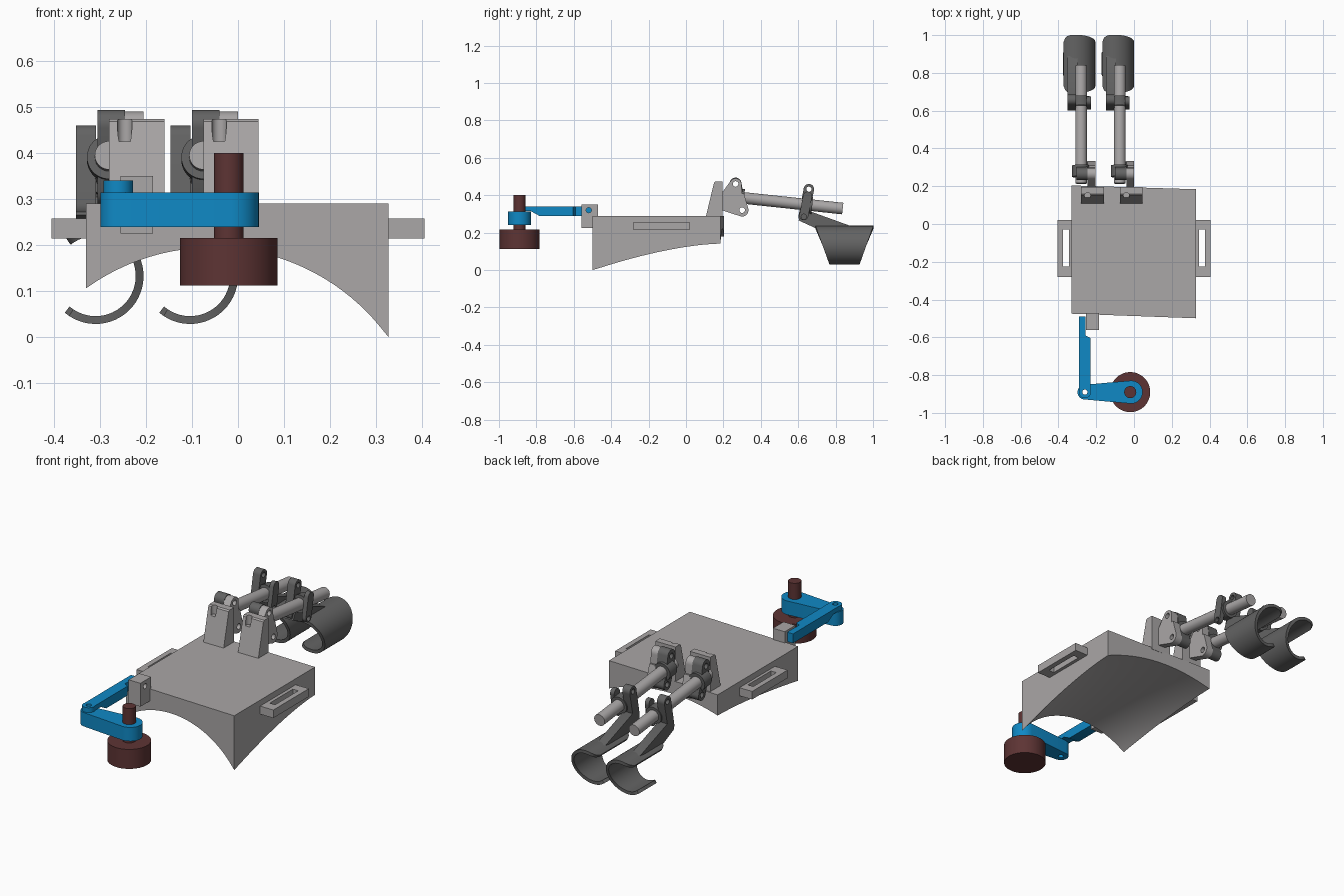
import bpy, bmesh, math
from mathutils import Vector
from mathutils.geometry import convex_hull_2d

if "Cube" in bpy.data.objects:
    bpy.data.objects.remove(bpy.data.objects["Cube"])


def material(name, rgb):
    m = bpy.data.materials.new(name)
    m.diffuse_color = (*rgb, 1)
    m.use_nodes = True
    m.node_tree.nodes["Principled BSDF"].inputs["Base Color"].default_value = m.diffuse_color
    return m


LIGHT = material("light_grey", (0.40, 0.385, 0.385))
DARK = material("dark_grey", (0.125, 0.125, 0.125))
BLUE = material("blue", (0.005, 0.25, 0.56))
BROWN = material("brown", (0.11, 0.034, 0.034))


def finish(name, bm, mat):
    bmesh.ops.recalc_face_normals(bm, faces=bm.faces[:])
    me = bpy.data.meshes.new(name)
    bm.to_mesh(me)
    bm.free()
    me.materials.append(mat)
    ob = bpy.data.objects.new(name, me)
    bpy.context.collection.objects.link(ob)
    smooth(ob)
    return ob


def smooth(ob):
    bpy.ops.object.select_all(action='DESELECT')
    ob.select_set(True)
    bpy.context.view_layer.objects.active = ob
    bpy.ops.object.shade_smooth_by_angle(angle=math.radians(35))


def prism(name, pts, axis, lo, hi, mat):
    """Extrude a 2D outline: axis 'x' takes (y, z) points, axis 'z' takes (x, y)."""
    bm = bmesh.new()
    at = (lambda p, d: (d, p[0], p[1])) if axis == 'x' else (lambda p, d: (p[0], p[1], d))
    f = bm.faces.new([bm.verts.new(at(p, lo)) for p in pts])
    ext = bmesh.ops.extrude_face_region(bm, geom=[f])
    move = Vector((hi - lo, 0, 0)) if axis == 'x' else Vector((0, 0, hi - lo))
    bmesh.ops.translate(bm, vec=move, verts=[v for v in ext['geom'] if isinstance(v, bmesh.types.BMVert)])
    return finish(name, bm, mat)


def box(name, x, y, z, mat):
    return prism(name, [(x[0], y[0]), (x[1], y[0]), (x[1], y[1]), (x[0], y[1])], 'z', *z, mat)


def hull(circles, points=()):
    """Outline wrapped around circles (u, v, r) and extra points."""
    pts = [Vector(p) for p in points]
    for u, v, r in circles:
        pts += [Vector((u + r * math.cos(i * math.tau / 28), v + r * math.sin(i * math.tau / 28)))
                for i in range(28)]
    return [pts[i] for i in convex_hull_2d(pts)]


def rod(name, a, b, r, mat, n=36):
    a, b = Vector(a), Vector(b)
    bm = bmesh.new()
    bmesh.ops.create_cone(bm, cap_ends=True, segments=n, radius1=r, radius2=r, depth=(b - a).length)
    bm.transform((b - a).to_track_quat('Z', 'Y').to_matrix().to_4x4())
    bmesh.ops.translate(bm, vec=(a + b) / 2, verts=bm.verts)
    return finish(name, bm, mat)


def cut(ob, tool):
    tool.hide_render = True
    mod = ob.modifiers.new("cut", 'BOOLEAN')
    mod.operation, mod.solver, mod.object = 'DIFFERENCE', 'EXACT', tool
    bpy.context.view_layer.objects.active = ob
    bpy.ops.object.modifier_apply(modifier=mod.name)
    bpy.data.objects.remove(tool)
    smooth(ob)


def drill_x(ob, y, z, r):
    cut(ob, rod("drill", (-1, y, z), (1, y, z), r, ob.data.materials[0], 20))


# Body: slightly skewed slab with a tapering arched underside
def body():
    nx, ny = 40, 16
    bm = bmesh.new()
    top, low = [], []
    for j in range(ny + 1):
        t = j / ny
        e = 1 - (1 - t) ** 1.6
        for i in range(nx + 1):
            s = i / nx
            x = -0.33 + 0.657 * s
            y = (-0.475 - 0.024 * s) * (1 - t) + (0.204 - 0.02 * s) * t
            d = x + 0.055
            front = 0.195 - (0.47 - math.sqrt(0.47 ** 2 - d * d))
            back = 0.22 - 0.54 * d * d
            top.append(bm.verts.new((x, y, 0.29)))
            low.append(bm.verts.new((x, y, max(0, front * (1 - e) + back * e))))
    w = nx + 1
    for j in range(ny):
        for i in range(nx):
            q = [j * w + i, j * w + i + 1, (j + 1) * w + i + 1, (j + 1) * w + i]
            bm.faces.new([top[k] for k in q])
            bm.faces.new([low[k] for k in reversed(q)])
    rim = [range(w), range(ny * w, ny * w + w),
           range(0, ny * w + 1, w), range(nx, ny * w + w, w)]
    for edge in map(list, rim):
        for a, b in zip(edge, edge[1:]):
            bm.faces.new((top[a], top[b], low[b], low[a]))
    finish("body", bm, LIGHT)


body()

# Slotted strap loops on both sides
for side, s in (("left", -1), ("right", 1)):
    loop = box(side + "_strap_loop", sorted((s * 0.32, s * 0.405)), (-0.28, 0.02), (0.215, 0.258), LIGHT)
    cut(loop, box("slot", sorted((s * 0.345, s * 0.377)), (-0.225, -0.03), (0, 1), LIGHT))

# Front bracket holding the blue arm
bracket = box("arm_bracket", (-0.255, -0.185), (-0.56, -0.47), (0.225, 0.35), LIGHT)
drill_x(bracket, -0.52, 0.32, 0.014)

# Blue linkage
PX, PY, WX = -0.26, -0.89, -0.02
arm = prism("upper_arm", [(PY, 0.315), (-0.83, 0.315), (-0.785, 0.29), (-0.49, 0.29), (-0.49, 0.34), (PY, 0.34)],
            'x', -0.29, -0.23, BLUE)
cut(arm, prism("trim", [(-0.2, -0.62), (-0.256, -0.59), (-0.256, -0.4), (-0.2, -0.4)], 'z', 0, 1, BLUE))
lug = rod("upper_arm_lug", (PX, PY, 0.31), (PX, PY, 0.34), 0.032, BLUE)
link = prism("lower_arm", hull([(PX, PY, 0.039), (-0.015, PY, 0.061)]), 'z', 0.24, 0.314, BLUE)
for part in (arm, lug, link):
    cut(part, rod("drill", (PX, PY, 0), (PX, PY, 1), 0.014, BLUE, 20))

# Wheel and its shaft
rod("wheel", (WX, PY, 0.112), (WX, PY, 0.216), 0.106, BROWN, 48)
rod("wheel_shaft", (WX, PY, 0.2), (WX, PY, 0.40), 0.032, BROWN)


# Cuff: a C-shaped shell, open to the left, with slanted ends
def cuff(name, cx):
    na, ny, cz, r = 40, 6, 0.133, 0.104
    bm = bmesh.new()
    rows = []
    for i in range(na + 1):
        a = math.radians(-130 + 258 * i / na)
        x, z = cx + r * math.cos(a), cz + r * math.sin(a)
        y0 = 0.765 - (z - 0.035) * 0.36
        y1 = 0.93 + (z - 0.035) * 0.355
        end = max(0, min(i, na - i) / 4)
        trim = 0.03 * (1 - math.sqrt(1 - (1 - end) ** 2)) if end < 1 else 0
        y0, y1 = y0 + trim, y1 - trim
        rows.append([bm.verts.new((x, y0 + (y1 - y0) * j / ny, z)) for j in range(ny + 1)])
    for p, q in zip(rows, rows[1:]):
        for j in range(ny):
            bm.faces.new((p[j], q[j], q[j + 1], p[j + 1]))
    ob = finish(name, bm, DARK)
    # thicken towards the inside of the curve
    bpy.context.view_layer.update()
    mid = ob.data.polygons[na // 2 * ny]
    mod = ob.modifiers.new("thickness", 'SOLIDIFY')
    mod.thickness = 0.017
    mod.offset = -1 if mid.normal.x > 0 else 1
    bpy.ops.object.modifier_apply(modifier=mod.name)
    smooth(ob)


# Two identical rear arms with mount, hinge, tube, clamp and cuff
for side, dx in (("left", 0.0), ("right", 0.205)):
    def X(*v):
        return [k + dx for k in v]

    mount = prism(side + "_mount", [(0.105, 0.28), (0.15, 0.468), (0.158, 0.474), (0.195, 0.474), (0.195, 0.28)],
                  'x', *X(-0.28, -0.16), LIGHT)
    cut(mount, rod("groove", (-0.246 + dx, 0.15, 0.425), (-0.246 + dx, 0.15, 0.6), 0.016, LIGHT, 24))

    # Hinge ears: light upper and lower lobes beside a dark knuckle
    up, dn = (0.265, 0.458, 0.032), (0.30, 0.32, 0.034)
    ear1 = prism(side + "_upper_ear", hull([up], [(0.19, 0.41), (0.19, 0.33), (0.30, 0.38)]),
                 'x', *X(-0.245, -0.205), LIGHT)
    ear2 = prism(side + "_lower_ear", hull([dn], [(0.19, 0.32), (0.19, 0.40), (0.31, 0.41)]),
                 'x', *X(-0.245, -0.205), LIGHT)
    knuckle = prism(side + "_knuckle", hull([(0.265, 0.462, 0.032), (0.28, 0.38, 0.03)]),
                    'x', *X(-0.305, -0.245), DARK)
    foot = prism(side + "_knuckle_foot", hull([(0.30, 0.32, 0.03), (0.28, 0.38, 0.03)]),
                 'x', *X(-0.305, -0.245), DARK)
    for part in (ear1, knuckle):
        drill_x(part, 0.265, 0.46, 0.015)
    for part in (ear2, foot):
        drill_x(part, 0.30, 0.32, 0.015)

    def on_tube(y):
        return (-0.28 + dx, y, 0.385 - 0.107 * (y - 0.31))

    rod(side + "_tube", on_tube(0.215), on_tube(0.838), 0.031, LIGHT)
    rod(side + "_front_collar", on_tube(0.25), on_tube(0.31), 0.048, DARK)

    # Rear clamp around the tube
    rod(side + "_rear_collar", on_tube(0.625), on_tube(0.675), 0.046, DARK)
    clamp = prism(side + "_rear_clamp", hull([(0.657, 0.432, 0.028), (0.627, 0.285, 0.026)]),
                  'x', *X(-0.352, -0.308), DARK)
    cheek = prism(side + "_clamp_cheek", hull([(0.65, 0.395, 0.024), (0.63, 0.29, 0.024)]),
                  'x', *X(-0.252, -0.228), DARK)
    for part, y, z in ((clamp, 0.657, 0.432), (clamp, 0.627, 0.285), (cheek, 0.63, 0.285)):
        drill_x(part, y, z, 0.014)

    # Strut from the clamp to the cuff
    prism(side + "_cuff_strut", [(0.602, 0.265), (0.62, 0.305), (0.66, 0.315), (0.89, 0.232), (0.76, 0.215),
                                 (0.69, 0.225)], 'x', *X(-0.352, -0.30), DARK)
    cuff(side + "_cuff", -0.309 + dx)
